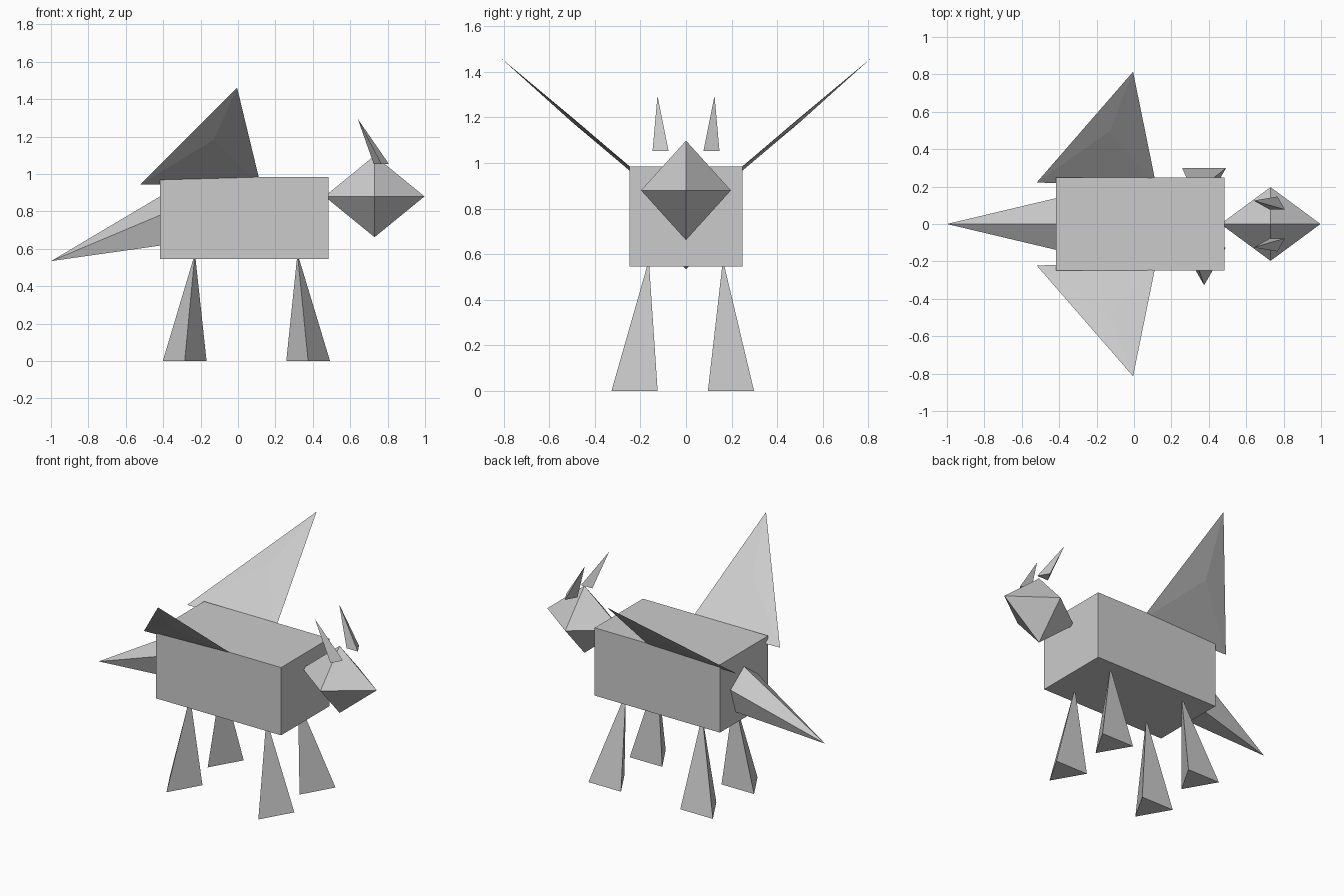
import bpy, bmesh, math
from mathutils import Vector

if "Cube" in bpy.data.objects:
    bpy.data.objects.remove(bpy.data.objects["Cube"])

grey = bpy.data.materials.new("plain_grey")
grey.diffuse_color = (0.6, 0.6, 0.6, 1)
grey.use_nodes = True
grey.node_tree.nodes["Principled BSDF"].inputs["Base Color"].default_value = grey.diffuse_color


def finish(name, bm):
    """Turn a bmesh into a flat shaded grey object."""
    bmesh.ops.recalc_face_normals(bm, faces=bm.faces)
    mesh = bpy.data.meshes.new(name)
    bm.to_mesh(mesh)
    bm.free()
    mesh.materials.append(grey)
    obj = bpy.data.objects.new(name, mesh)
    bpy.context.collection.objects.link(obj)
    return obj


def spike(name, base, *tips, cap=True):
    """Join a base polygon to one tip (capped pyramid) or two tips (bipyramid)."""
    bm = bmesh.new()
    ring = [bm.verts.new(p) for p in base]
    for tip in tips:
        t = bm.verts.new(tip)
        for a, b in zip(ring, ring[1:] + ring[:1]):
            bm.faces.new((a, b, t))
    if cap:
        bm.faces.new(ring)
    return finish(name, bm)


def ngon(n, r, start):
    """Regular polygon as 2D points, first corner at the start angle."""
    return [(r * math.cos(start + i * math.tau / n),
             r * math.sin(start + i * math.tau / n)) for i in range(n)]


# Body box
bm = bmesh.new()
bmesh.ops.create_cube(bm, size=1)
for v in bm.verts:
    v.co = Vector((v.co.x * 0.90 + 0.033, v.co.y * 0.495, v.co.z * 0.44 + 0.765))
finish("body", bm)

# Head: stretched octahedron
hx, hz = 0.73, 0.88
spike("head",
      [(hx + 0.267, 0, hz), (hx, 0.197, hz), (hx - 0.267, 0, hz), (hx, -0.197, hz)],
      (hx, 0, hz + 0.218), (hx, 0, hz - 0.218), cap=False)

# Tail: five sided cone starting inside the body
spike("tail", [(-0.41, y, z + 0.737) for y, z in ngon(5, 0.147, math.pi / 2)],
      (-1.0, 0, 0.534))

# Legs: three sided cones leaning inward, all with a corner toward the front
for end, foot_x, top_x in (("front", 0.375, 0.318), ("back", -0.285, -0.230)):
    for side, foot_y, top_y in (("right", -0.192, -0.163), ("left", 0.231, 0.162)):
        spike(f"{end}_{side}_leg",
              [(foot_x + x, foot_y + y, 0) for x, y in ngon(3, 0.135, -math.pi / 2)],
              (top_x, top_y, 0.575))

for side, s in (("right", -1), ("left", 1)):
    # Horns: small three sided cones sweeping back
    spike(f"{side}_horn",
          [(0.767 + x, s * (0.1 + y), 1.052) for x, y in ngon(3, 0.047, math.pi / 2)],
          (0.64, s * 0.125, 1.295))
    # Wings: thin triangles, slightly thickened in the middle
    spike(f"{side}_wing",
          [(-0.52, s * 0.222, 0.945), (-0.005, s * 0.814, 1.462), (0.12, s * 0.20, 0.945)],
          (-0.13, s * 0.496, 1.197), (-0.13, s * 0.504, 1.183), cap=False)
